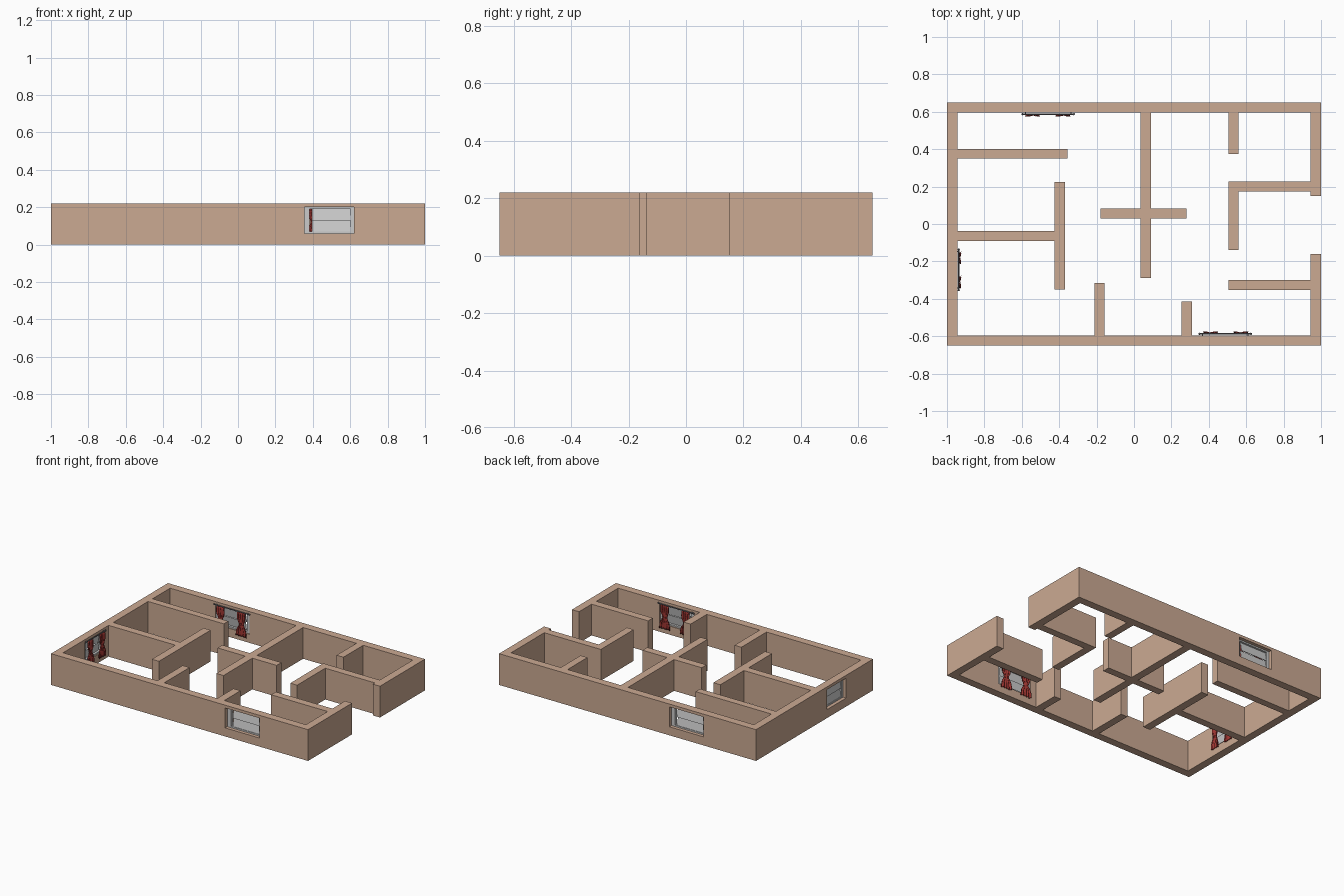
import bpy, bmesh, math
from mathutils import Matrix, Vector

if "Cube" in bpy.data.objects:
    bpy.data.objects.remove(bpy.data.objects["Cube"])

H, T, X, Y = 0.22, 0.055, 1.0, 0.65


def material(name, color):
    m = bpy.data.materials.new(name)
    m.diffuse_color = color
    m.use_nodes = True
    m.node_tree.nodes["Principled BSDF"].inputs["Base Color"].default_value = m.diffuse_color
    return m


WALL = material("wall_paint", (0.60, 0.40, 0.29, 1))
RED = material("curtain_cloth", (0.33, 0.035, 0.03, 1))
DARK = material("rod_metal", (0.13, 0.13, 0.14, 1))


def finish(bm, name, mat=None, matrix=Matrix()):
    bmesh.ops.transform(bm, matrix=matrix, verts=bm.verts)
    me = bpy.data.meshes.new(name)
    bm.to_mesh(me)
    bm.free()
    ob = bpy.data.objects.new(name, me)
    bpy.context.collection.objects.link(ob)
    if mat:
        me.materials.append(mat)
    return ob


def add_box(bm, lo, hi, tilt=0):
    lo, hi = Vector(lo), Vector(hi)
    m = (Matrix.Translation((lo + hi) / 2) @ Matrix.Rotation(tilt, 4, 'X')
         @ Matrix.Diagonal((*(hi - lo), 1)))
    bmesh.ops.create_cube(bm, size=1, matrix=m)


def wall(name, x0, x1, y0, y1):
    bm = bmesh.new()
    add_box(bm, (x0, y0, 0), (x1, y1, H))
    return finish(bm, name, WALL)


# Outer walls, with the entrance gap on the right side
front = wall("front_wall", -X, X, -Y, -Y + T)
back = wall("back_wall", -X, X, Y - T, Y)
left = wall("left_wall", -X, -X + T, -Y + T, Y - T)
wall("right_wall_front", X - T, X, -Y + T, -0.16)
wall("right_wall_back", X - T, X, 0.15, Y - T)

# Inner partitions: x0, x1, y0, y1
for i, p in enumerate([
    (-0.945, -0.355, 0.35, 0.40),
    (-0.425, -0.37, -0.35, 0.225),
    (-0.945, -0.425, -0.09, -0.037),
    (0.035, 0.09, -0.29, 0.595),
    (-0.18, 0.035, 0.03, 0.083),
    (0.09, 0.28, 0.03, 0.083),
    (0.505, 0.558, 0.375, 0.595),
    (0.505, 0.945, 0.173, 0.226),
    (0.505, 0.558, -0.14, 0.173),
    (0.505, 0.945, -0.353, -0.30),
    (-0.21, -0.157, -0.595, -0.315),
    (0.255, 0.31, -0.595, -0.415),
]):
    wall(f"partition_{i + 1}", *p)

W, Z0, Z1 = 0.133, 0.06, 0.20     # window half width, sill and head heights


def curtain(name, cx, place):
    # Pleated cloth gathered at a tie and flaring towards the hem
    bm = bmesh.new()
    nu, nv, rows = 16, 12, []
    for j in range(nv + 1):
        t = j / nv
        z = 0.202 - 0.165 * t
        pinch = math.exp(-((t - 0.5) / 0.16) ** 2)
        half = (0.030 + 0.012 * t) * (1 - 0.5 * pinch)
        row = []
        for i in range(nu + 1):
            u = 2 * i / nu - 1
            y = 0.069 + (0.003 + 0.006 * abs(u)) * math.sin(u * math.pi * 4 + 0.8) * (1 - 0.4 * pinch)
            row.append(bm.verts.new((cx + half * u, y, z)))
        rows.append(row)
    for a, b in zip(rows, rows[1:]):
        for i in range(nu):
            bm.faces.new((a[i], b[i], b[i + 1], a[i + 1]))
    ob = finish(bm, name, RED, place)
    for f in ob.data.polygons:
        f.use_smooth = True
    mod = ob.modifiers.new("thickness", 'SOLIDIFY')
    mod.thickness, mod.offset = 0.002, 0


def window(name, host, loc, angle, sx):
    # Local axes: x along the wall, y inward from its outer face
    place = (Matrix.Translation(loc) @ Matrix.Rotation(angle, 4, 'Z')
             @ Matrix.Diagonal((sx, 1, 1, 1)))

    # Opening
    bm = bmesh.new()
    add_box(bm, (-W, -0.02, Z0), (W, T + 0.02, Z1))
    cutter = finish(bm, name + "_cutter", None, place)
    cutter.hide_render = True
    mod = host.modifiers.new("opening", 'BOOLEAN')
    mod.operation, mod.object, mod.solver = 'DIFFERENCE', cutter, 'EXACT'
    bpy.context.view_layer.objects.active = host
    bpy.ops.object.modifier_apply(modifier=mod.name)
    bpy.data.objects.remove(cutter)

    # Frame
    bm = bmesh.new()
    y0, y1, b = 0.024, 0.048, 0.010
    add_box(bm, (-W, y0, Z0), (-W + 0.027, y1, Z1))
    add_box(bm, (W - 0.02, y0, Z0), (W, y1, Z1))
    for z in (Z0, Z1 - b):
        add_box(bm, (-W + 0.027, y0, z), (W - 0.02, y1, z + b))
    finish(bm, name + "_frame", None, place)

    # Two tilted panes
    bm = bmesh.new()
    for z in (Z0 + 0.005, 0.128):
        add_box(bm, (-W + 0.04, 0.033, z), (W - 0.02, 0.037, z + 0.067), math.radians(-10))
    finish(bm, name + "_panes", None, place)

    # Curtain rod with round ends
    bm = bmesh.new()
    turn = Matrix.Translation((0, 0.063, 0.203)) @ Matrix.Rotation(math.pi / 2, 4, 'Y')
    bmesh.ops.create_cone(bm, cap_ends=True, segments=10, radius1=0.004,
                          radius2=0.004, depth=0.27, matrix=turn)
    for s in (-1, 1):
        bmesh.ops.create_uvsphere(bm, u_segments=10, v_segments=6, radius=0.006,
                                  matrix=Matrix.Translation((s * 0.137, 0.063, 0.203)))
        add_box(bm, (s * 0.122 - 0.003, T, 0.2), (s * 0.122 + 0.003, 0.063, 0.206))
    finish(bm, name + "_curtain_rod", DARK, place)

    for side, s in (("left", -1), ("right", 1)):
        curtain(f"{name}_{side}_curtain", s * 0.081, place)


window("front_window", front, (0.488, -Y, 0), 0, 1)
window("back_window", back, (-0.459, Y, 0), math.pi, 1)
window("left_window", left, (-X, -0.245, 0), -math.pi / 2, 0.8)
